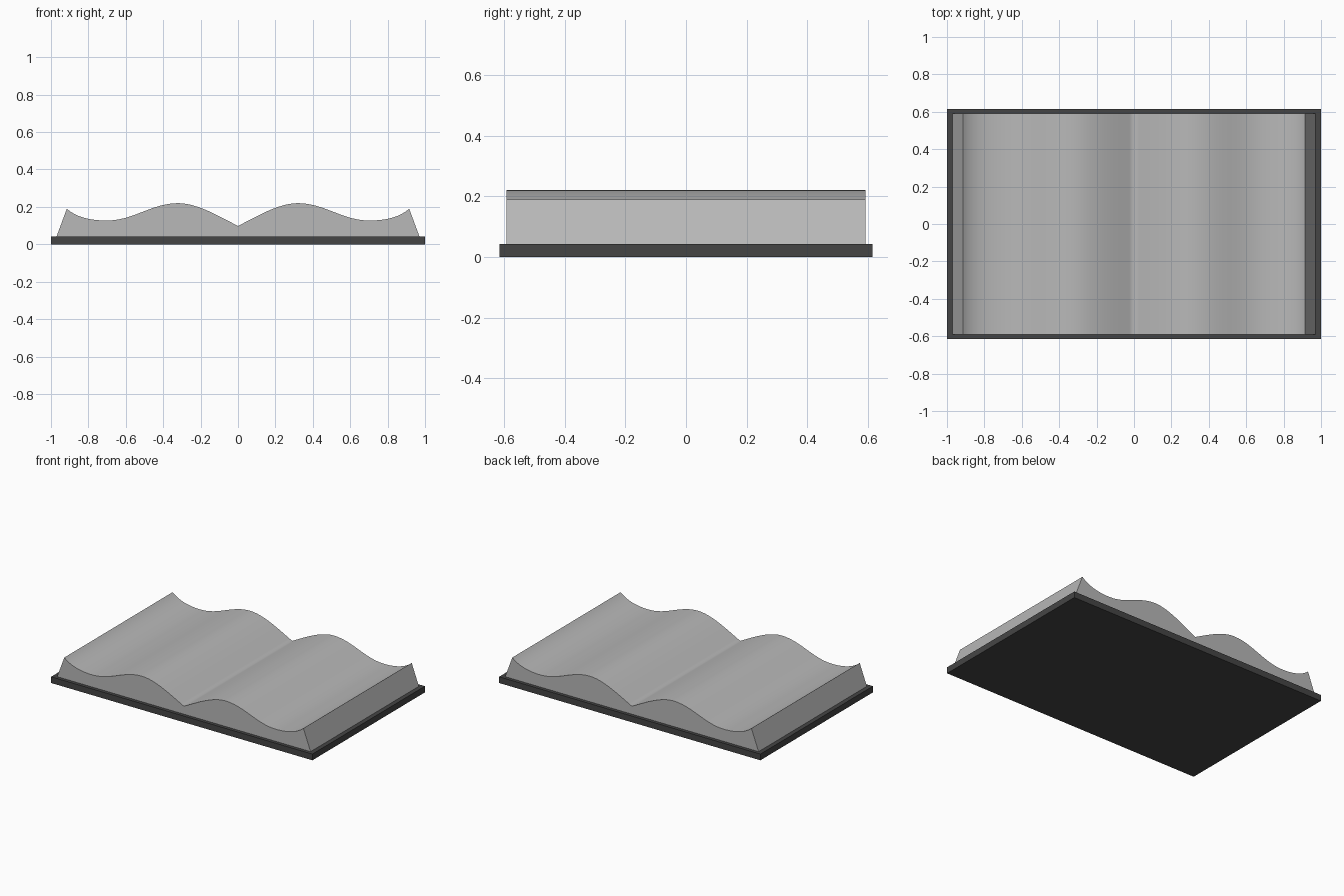
import bpy, bmesh, math
from mathutils import Vector
from mathutils.geometry import interpolate_bezier

if "Cube" in bpy.data.objects:
    bpy.data.objects.remove(bpy.data.objects["Cube"])


def material(name, v):
    m = bpy.data.materials.new(name)
    m.diffuse_color = (v, v, v, 1)
    m.use_nodes = True
    m.node_tree.nodes["Principled BSDF"].inputs["Base Color"].default_value = m.diffuse_color
    return m


def extrude_profile(name, profile, half_y, mat):
    """Closed x/z profile extruded along y."""
    bm = bmesh.new()
    face = bm.faces.new([bm.verts.new((x, -half_y, z)) for x, z in profile])
    out = bmesh.ops.extrude_face_region(bm, geom=[face])
    verts = [g for g in out["geom"] if isinstance(g, bmesh.types.BMVert)]
    bmesh.ops.translate(bm, verts=verts, vec=(0, 2 * half_y, 0))
    bmesh.ops.recalc_face_normals(bm, faces=bm.faces)
    me = bpy.data.meshes.new(name)
    bm.to_mesh(me)
    bm.free()
    me.materials.append(mat)
    ob = bpy.data.objects.new(name, me)
    bpy.context.collection.objects.link(ob)
    return ob


COVER_TOP = 0.043
cover_mat = material("dark cover", 0.06)
page_mat = material("grey paper", 0.48)

# cover: flat slab
extrude_profile("cover", [(-1, 0), (1, 0), (1, COVER_TOP), (-1, COVER_TOP)], 0.615, cover_mat)

# page curve of the right half: gutter, crest, dip, outer edge (point, handle in, handle out)
knots = [
    ((0, 0.098), None, (0.09, 0.143)),
    ((0.32, 0.220), (0.215, 0.220), (0.46, 0.220)),
    ((0.70, 0.127), (0.56, 0.127), (0.79, 0.127)),
    ((0.915, 0.190), (0.865, 0.145), None),
]
half = []
for a, b in zip(knots, knots[1:]):
    pts = interpolate_bezier(Vector(a[0]), Vector(a[2]), Vector(b[1]), Vector(b[0]), 13)
    half += [(p.x, p.y) for p in pts[:-1]]
half.append(knots[-1][0])
half.append((0.97, COVER_TOP))

# pages: mirrored profile, slanted outer ends
profile = [(-x, z) for x, z in reversed(half)] + half[1:]
pages = extrude_profile("pages", profile, 0.592, page_mat)
bpy.context.view_layer.objects.active = pages
pages.select_set(True)
bpy.ops.object.shade_smooth_by_angle(angle=math.radians(60))
